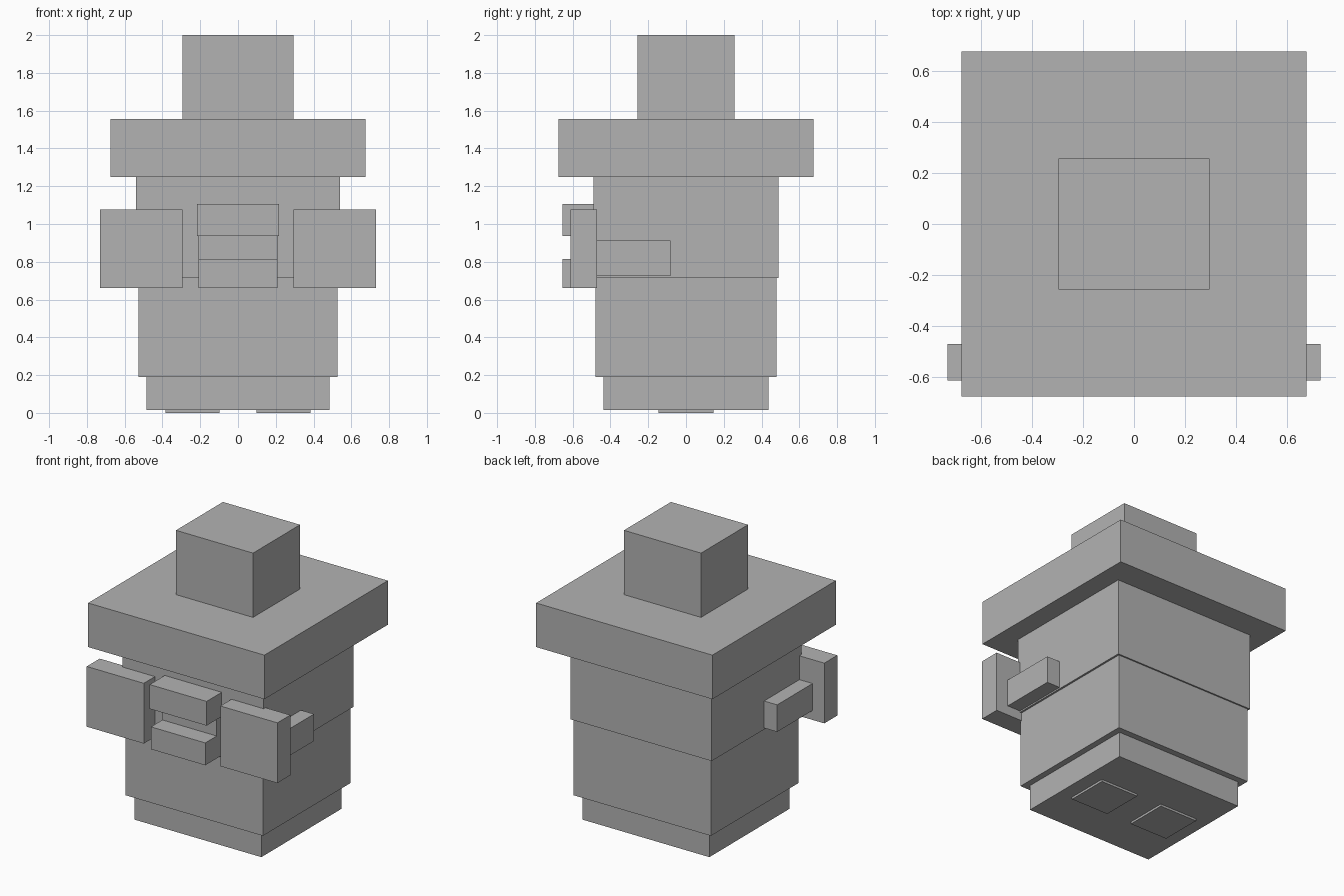
import bpy
from mathutils import Vector

cube = bpy.data.objects.get("Cube")
if cube:
    bpy.data.objects.remove(cube, do_unlink=True)

# Single plain grey finish
grey = bpy.data.materials.new("plain grey")
grey.use_nodes = True
colour = (0.45, 0.45, 0.45, 1)
grey.diffuse_color = colour
grey.node_tree.nodes["Principled BSDF"].inputs["Base Color"].default_value = colour


def box(name, x, y, z):
    """Box spanning the given (low, high) range on each axis."""
    low, high = (Vector(c) for c in zip(x, y, z))
    bpy.ops.mesh.primitive_cube_add(size=1, location=(low + high) / 2)
    obj = bpy.context.object
    obj.name = obj.data.name = name
    for v in obj.data.vertices:
        v.co *= high - low
    obj.data.materials.append(grey)
    return obj


def centred_box(name, half_x, half_y, z):
    return box(name, (-half_x, half_x), (-half_y, half_y), z)


def pair(name, x, y, z):
    """Matching boxes on both sides of the model."""
    box("left_" + name, x, y, z)
    box("right_" + name, (-x[1], -x[0]), y, z)


# Stacked body, head and hat
centred_box("base", 0.485, 0.437, (0.015, 0.19))
centred_box("body", 0.527, 0.48, (0.19, 0.715))
centred_box("head", 0.54, 0.49, (0.715, 1.25))
centred_box("hat_brim", 0.675, 0.675, (1.25, 1.555))
centred_box("hat_crown", 0.295, 0.257, (1.555, 2.0))

# Foot pads
pair("foot_pad", (0.097, 0.385), (-0.146, 0.146), (0, 0.015))

# Spectacles
pair("lens", (0.293, 0.73), (-0.612, -0.47), (0.66, 1.077))
pair("temple_arm", (0.54, 0.64), (-0.47, -0.083), (0.725, 0.912))

# Face pieces between the lenses
box("upper_face_bar", (-0.218, 0.218), (-0.655, -0.485), (0.937, 1.105))
box("lower_face_bar", (-0.208, 0.208), (-0.655, -0.475), (0.66, 0.815))
box("face_bar_link", (-0.208, 0.208), (-0.53, -0.485), (0.815, 0.937))
